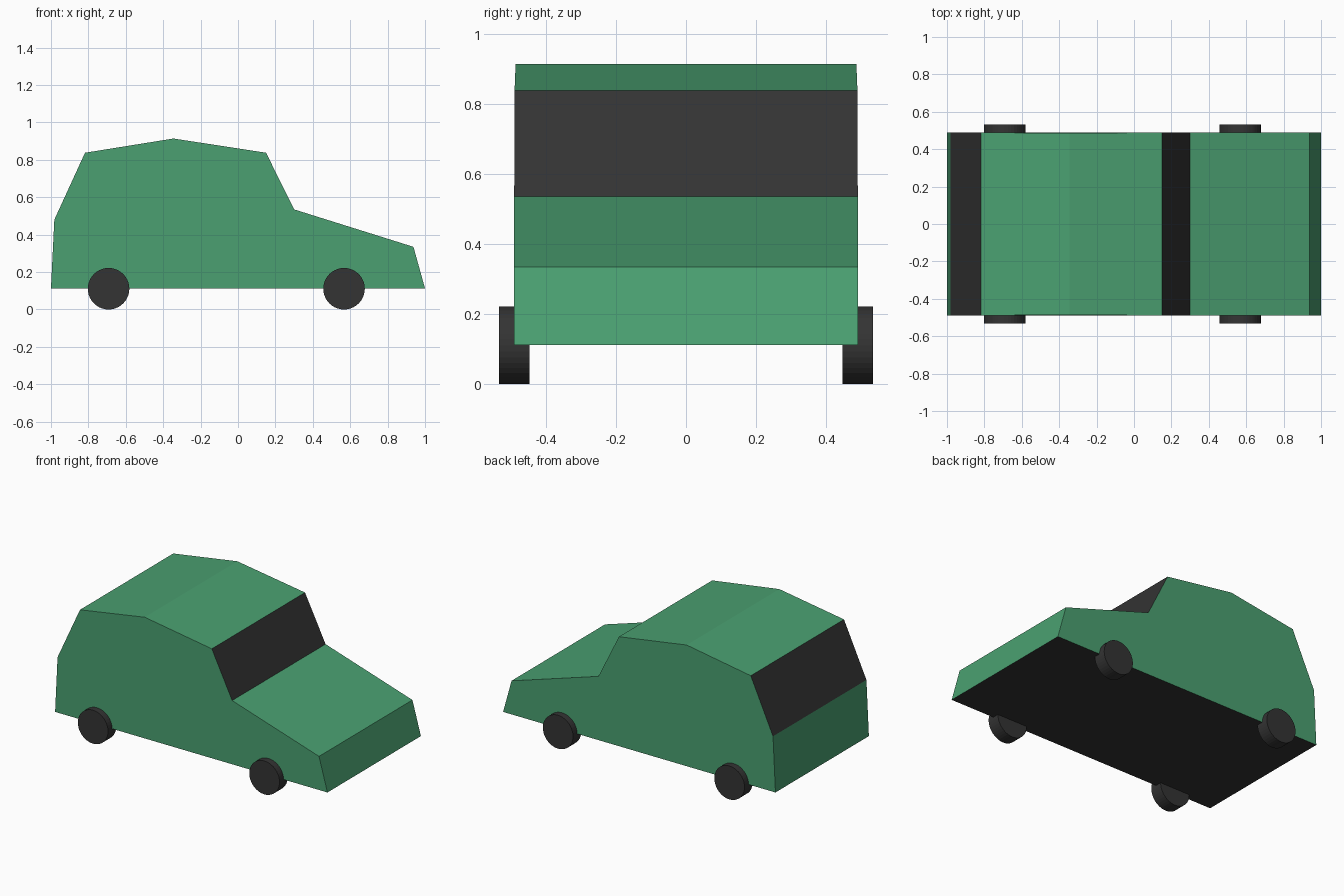
import bpy, bmesh, math
from mathutils import Matrix

if "Cube" in bpy.data.objects:
    bpy.data.objects.remove(bpy.data.objects["Cube"])


def material(name, colour):
    m = bpy.data.materials.new(name)
    m.diffuse_color = (*colour, 1)
    m.use_nodes = True
    m.node_tree.nodes["Principled BSDF"].inputs["Base Color"].default_value = m.diffuse_color
    return m


green = material("green paint", (0.069, 0.352, 0.165))
dark = material("dark grey", (0.034, 0.034, 0.034))


def add_object(name, bm, mats):
    bmesh.ops.recalc_face_normals(bm, faces=bm.faces)
    mesh = bpy.data.meshes.new(name)
    bm.to_mesh(mesh)
    bm.free()
    for m in mats:
        mesh.materials.append(m)
    ob = bpy.data.objects.new(name, mesh)
    bpy.context.collection.objects.link(ob)
    return ob


# Car body: side profile (x, z, half width), with glass and underside dark
profile = [(-1.0, 0.112, 0.49), (-0.982, 0.48, 0.49), (-0.818, 0.838, 0.489),
           (-0.345, 0.914, 0.486), (0.15, 0.838, 0.489), (0.30, 0.535, 0.49),
           (0.938, 0.335, 0.49), (1.0, 0.112, 0.49)]
DARK_EDGES = {1, 4, 7}  # rear window, windscreen, underside
bm = bmesh.new()
near = [bm.verts.new((x, -w, z)) for x, z, w in profile]
far = [bm.verts.new((x, w, z)) for x, z, w in profile]
bm.faces.new(near)
bm.faces.new(far[::-1])
for i in range(len(profile)):
    j = (i + 1) % len(profile)
    face = bm.faces.new((near[i], far[i], far[j], near[j]))
    face.material_index = 1 if i in DARK_EDGES else 0
add_object("car_body", bm, [green, dark])

# Wheels
for end, x in (("rear", -0.692), ("front", 0.567)):
    for side, y in (("right", -0.49), ("left", 0.49)):
        bm = bmesh.new()
        bmesh.ops.create_cone(bm, cap_ends=True, segments=40, radius1=0.111,
                              radius2=0.111, depth=0.086,
                              matrix=Matrix.Rotation(math.pi / 2, 4, 'X'))
        wheel = add_object(f"{end}_{side}_wheel", bm, [dark])
        wheel.location = (x, y, 0.111)
